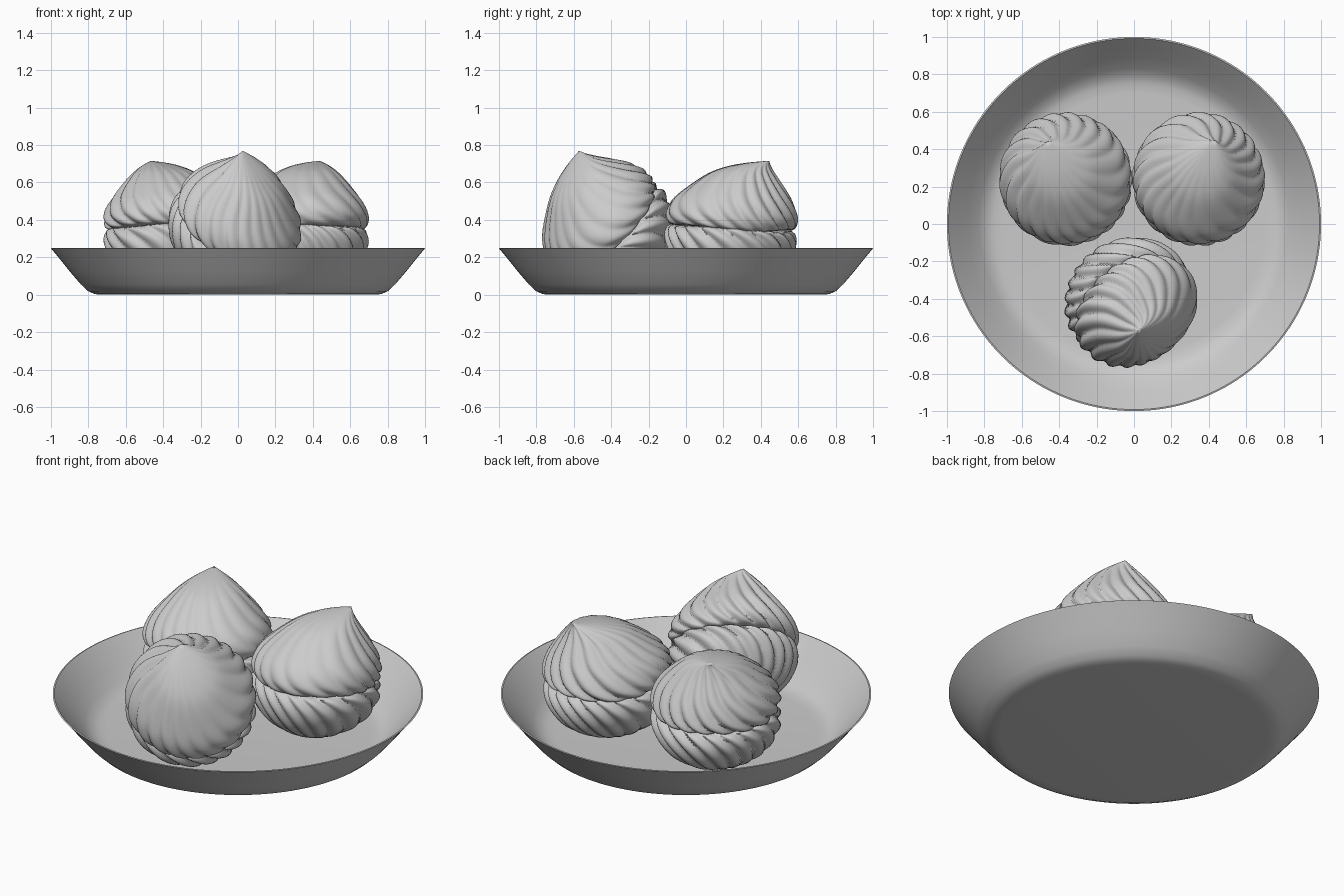
import bpy, math
from mathutils import Vector, Matrix

if "Cube" in bpy.data.objects:
    bpy.data.objects.remove(bpy.data.objects["Cube"])

SEG = 160


def make_object(name, verts, faces, angle):
    me = bpy.data.meshes.new(name)
    me.from_pydata(verts, [], faces)
    me.update()
    ob = bpy.data.objects.new(name, me)
    bpy.context.collection.objects.link(ob)
    bpy.ops.object.select_all(action='DESELECT')
    ob.select_set(True)
    bpy.context.view_layer.objects.active = ob
    bpy.ops.object.shade_smooth_by_angle(angle=math.radians(angle))
    return ob


def smooth(points, steps):
    """Catmull-Rom through the profile points."""
    P = [Vector(p) for p in points]
    P = [2 * P[0] - P[1]] + P + [2 * P[-1] - P[-2]]
    out = []
    for i in range(1, len(P) - 2):
        a, b, c, d = P[i - 1:i + 3]
        for k in range(steps):
            t = k / steps
            out.append(0.5 * (2 * b + (c - a) * t + (2 * a - 5 * b + 4 * c - d) * t * t
                              + (3 * b - a - 3 * c + d) * t ** 3))
    return out + [P[-2]]


def ring_faces(rings):
    """Quads between rings, pole vertices first and last."""
    f = [(0, 1 + (j + 1) % SEG, 1 + j) for j in range(SEG)]
    for i in range(rings - 1):
        a, b = 1 + i * SEG, 1 + (i + 1) * SEG
        f += [(a + j, a + (j + 1) % SEG, b + (j + 1) % SEG, b + j) for j in range(SEG)]
    a = 1 + (rings - 1) * SEG
    f += [(a + j, a + (j + 1) % SEG, a + SEG) for j in range(SEG)]
    return f


# Plate: one closed turned profile, underside to rim to inside floor
plate = [(0.72, 0), (0.765, 0.003), (0.80, 0.018), (0.84, 0.055), (0.90, 0.125), (0.96, 0.2), (1.0, 0.248),
         (0.992, 0.25), (0.95, 0.203), (0.89, 0.135), (0.83, 0.072), (0.79, 0.04), (0.75, 0.026), (0.70, 0.022)]
verts = [(0, 0, 0)]
for r, z in plate:
    verts += [(r * math.cos(math.tau * j / SEG), r * math.sin(math.tau * j / SEG), z) for j in range(SEG)]
verts.append((0, 0, 0.022))
make_object("plate", verts, ring_faces(len(plate)), 50)

# Piped half profiles: radius, height, sideways lean
TOP = [(0.27, -0.005, 0), (0.325, 0.005, 0), (0.345, 0.035, 0), (0.345, 0.075, 0), (0.322, 0.13, 0.005),
       (0.275, 0.19, 0.02), (0.185, 0.28, 0.05), (0.12, 0.325, 0.09), (0.06, 0.352, 0.14), (0.0, 0.37, 0.20)]
BOTTOM = [(0.27, -0.005, 0), (0.325, 0.005, 0), (0.345, 0.04, 0), (0.345, 0.09, 0), (0.322, 0.155, 0),
          (0.272, 0.225, 0), (0.18, 0.29, 0), (0.09, 0.325, 0), (0.0, 0.335, 0)]


def piped_half(name, profile, matrix, ribs, fade):
    """A swirled dome with rounded ribs that twist from tip to seam."""
    pts = smooth(profile, 4)
    verts = [(0, 0, pts[0].y)]
    for k, p in enumerate(pts[:-1]):
        u = k / (len(pts) - 1)
        amp = 0.10 * min(1, u * 5 + 0.25) * min(1, (1 - u) * 3)
        for j in range(SEG):
            th = math.tau * j / SEG
            phase = th - 1.1 * (1 - u) ** 1.3 + 0.12 * math.sin(2 * th + 1)
            rib = abs(math.sin(ribs * phase / 2)) - 0.72
            local = amp * (1 - fade + fade * math.cos(th - 0.4))
            r = p.x * (1 + local * rib)
            # slight waviness of the seam edge
            z = p.y + 0.006 * math.sin(3 * th + 1) * (1 - u)
            verts.append((r * math.cos(th) + p.z, r * math.sin(th), z))
    verts.append((pts[-1].z, 0, pts[-1].y))
    ob = make_object(name, verts, ring_faces(len(pts) - 1), 60)
    ob.matrix_world = matrix


def marshmallow(name, centre, axis, lean):
    """Two piped halves joined at the seam; lean is where the tip bends."""
    z = Vector(axis).normalized()
    x = Vector(lean)
    x = (x - x.dot(z) * z).normalized()
    y = z.cross(x)
    m = Matrix.Translation(centre) @ Matrix((x, y, z)).transposed().to_4x4()
    piped_half(name + "_top", TOP, m, 18, 0.3)
    piped_half(name + "_bottom", BOTTOM, m @ Matrix.Rotation(math.pi, 4, 'X'), 18, 0.1)


marshmallow("left_marshmallow", (-0.365, 0.24, 0.36), (-0.03, 0.06, 1), (-0.45, 0.9, 0))
marshmallow("right_marshmallow", (0.345, 0.24, 0.36), (0.03, 0.06, 1), (0.4, 0.92, 0))
marshmallow("leaning_marshmallow", (-0.01, -0.43, 0.375), (0.41, -0.60, 0.69), (-0.57, 0.37, 0.73))
